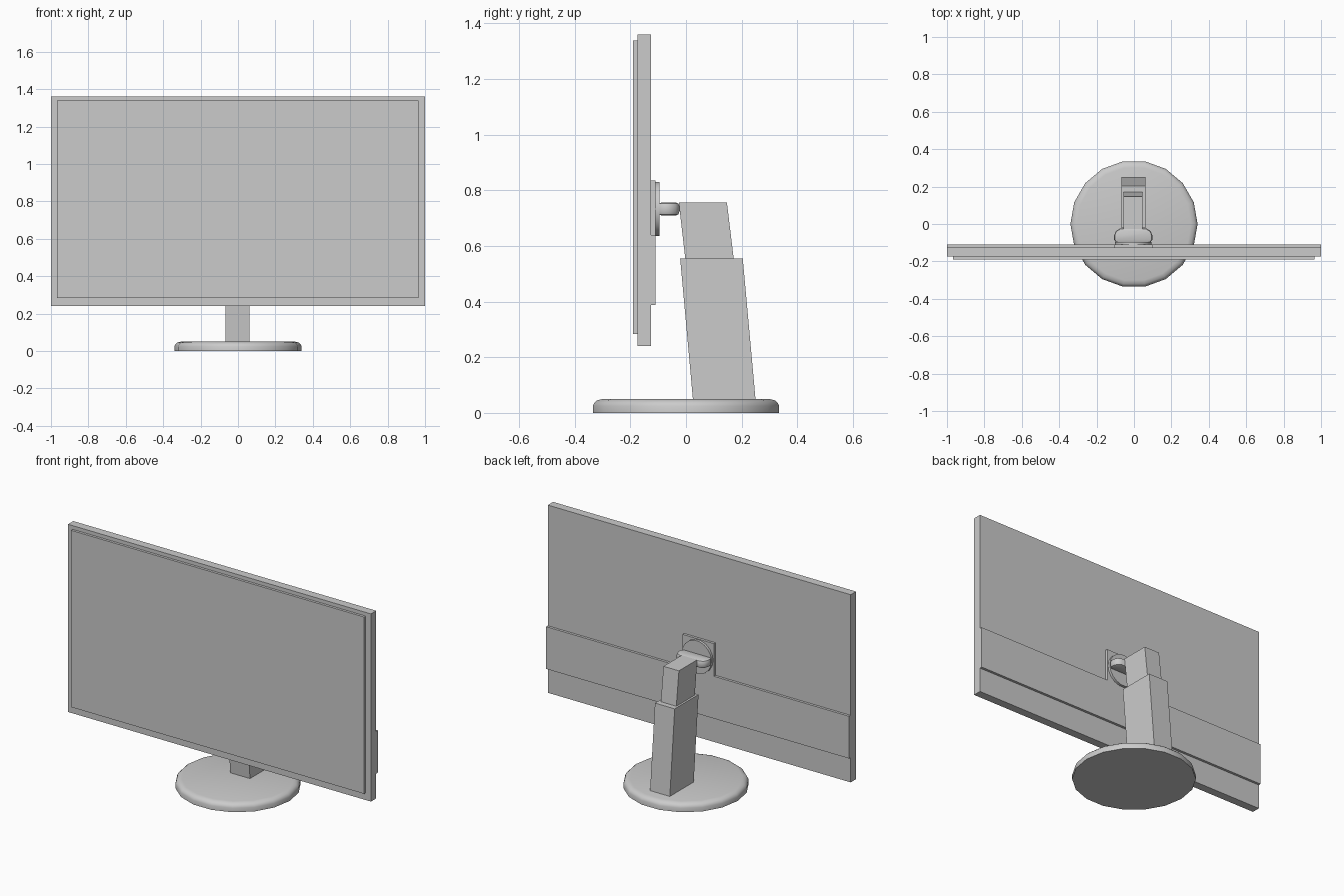
import bpy, bmesh
from math import cos, sin, pi
from mathutils import Matrix

if "Cube" in bpy.data.objects:
    bpy.data.objects.remove(bpy.data.objects["Cube"])


def finish(bm, name, smooth=False):
    bmesh.ops.recalc_face_normals(bm, faces=bm.faces)
    me = bpy.data.meshes.new(name)
    bm.to_mesh(me)
    bm.free()
    ob = bpy.data.objects.new(name, me)
    bpy.context.collection.objects.link(ob)
    if smooth:
        bpy.ops.object.select_all(action='DESELECT')
        ob.select_set(True)
        bpy.context.view_layer.objects.active = ob
        bpy.ops.object.shade_smooth_by_angle(angle=0.7)
    return ob


def prism(bm, ring_a, ring_b):
    a = [bm.verts.new(p) for p in ring_a]
    b = [bm.verts.new(p) for p in ring_b]
    bm.faces.new(a)
    bm.faces.new(b)
    for i in range(len(a)):
        j = (i + 1) % len(a)
        bm.faces.new((a[i], a[j], b[j], b[i]))


def box(name, x, y, z):
    return side_prism(name, x, [(y[0], z[0]), (y[1], z[0]), (y[1], z[1]), (y[0], z[1])])


def side_prism(name, x, yz):
    bm = bmesh.new()
    prism(bm, [(x[0], *p) for p in yz], [(x[1], *p) for p in yz])
    return finish(bm, name)


def lathe(name, profile, sides, matrix=Matrix()):
    bm = bmesh.new()
    rings = [[bm.verts.new((r * cos(2 * pi * i / sides), r * sin(2 * pi * i / sides), z))
              for i in range(sides)] for r, z in profile]
    bm.faces.new(rings[0])
    bm.faces.new(rings[-1])
    for lo, hi in zip(rings, rings[1:]):
        for i in range(sides):
            j = (i + 1) % sides
            bm.faces.new((lo[i], lo[j], hi[j], hi[i]))
    bm.transform(matrix)
    return finish(bm, name, True)


# Round foot with a softened upper rim
lathe("base", [(0.34, 0), (0.34, 0.025), (0.335, 0.036), (0.325, 0.045), (0.305, 0.05)], 18)

# Leaning two-stage stand
side_prism("lower_column", (-0.068, 0.062),
           [(0.025, 0.048), (0.25, 0.048), (0.204, 0.555), (-0.021, 0.555)])
side_prism("upper_column", (-0.056, 0.046),
           [(-0.002, 0.55), (0.172, 0.55), (0.147, 0.757), (-0.026, 0.757)])

# Display body, raised screen and rear strip
box("display_body", (-1, 1), (-0.175, -0.125), (0.24, 1.36))
box("screen", (-0.968, 0.966), (-0.19, -0.175), (0.283, 1.338))
box("rear_strip", (-1, 1), (-0.125, -0.11), (0.388, 0.64))

# Square mounting plate and its round boss
box("mount_plate", (-0.107, 0.099), (-0.125, -0.11), (0.636, 0.835))
lathe("mount_boss", [(0.098, 0), (0.098, 0.016)], 18,
      Matrix.Translation((-0.004, -0.111, 0.733)) @ Matrix.Rotation(-pi / 2, 4, 'X'))

# Flat rounded arm joining the boss to the column
half = [(0.09, -0.1), (0.102, -0.085), (0.102, -0.06), (0.092, -0.037), (0.07, -0.024)]
outline = half + [(-x, y) for x, y in reversed(half)]
bm = bmesh.new()
prism(bm, [(x - 0.004, y, 0.71) for x, y in outline], [(x - 0.004, y, 0.756) for x, y in outline])
rim = [e for e in bm.edges if abs(e.verts[0].co.z - e.verts[1].co.z) < 1e-5]
bmesh.ops.bevel(bm, geom=rim, offset=0.012, segments=2, profile=0.5, affect='EDGES')
finish(bm, "mount_arm", True)
